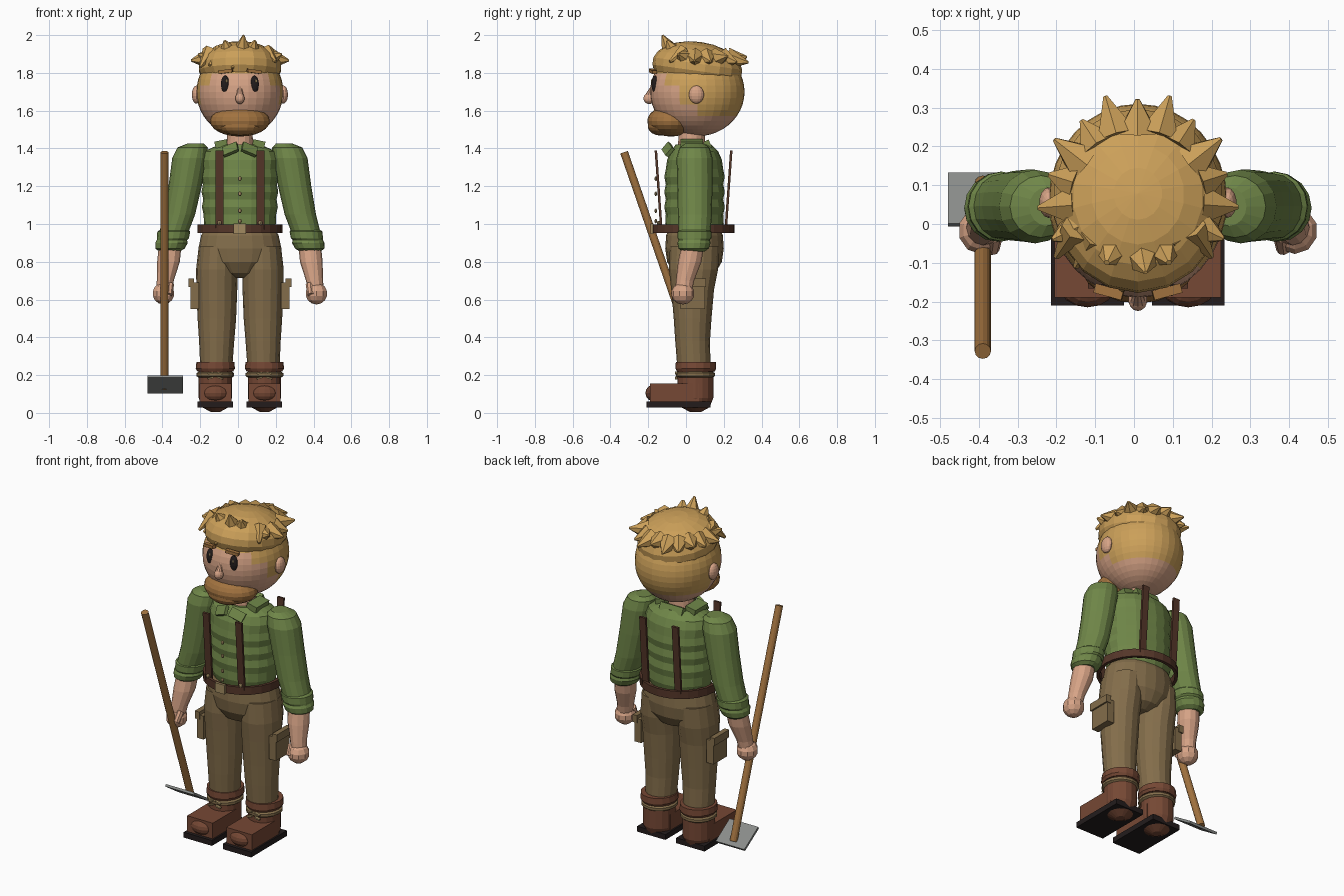
import bpy, bmesh, math
from mathutils import Vector, Matrix

cube = bpy.data.objects.get("Cube")
if cube:
    bpy.data.objects.remove(cube, do_unlink=True)


def material(name, *rgb):
    m = bpy.data.materials.new(name)
    m.use_nodes = True
    m.diffuse_color = (*rgb, 1)
    m.node_tree.nodes["Principled BSDF"].inputs["Base Color"].default_value = (*rgb, 1)
    return m


SKIN = material("skin", .68, .37, .24)
HAIR = material("golden hair", .6, .35, .1)
WOOD = material("ginger brown", .36, .17, .05)
GREEN = material("shirt green", .16, .24, .065)
KHAKI = material("trouser khaki", .23, .155, .07)
LEATHER = material("boot leather", .18, .065, .035)
STRAP = material("dark leather", .09, .037, .022)
BLACK = material("near black", .017, .012, .012)
TAN = material("pale tan", .36, .26, .12)
STEEL = material("steel grey", .25, .26, .25)
CX = .01  # body centre line
SIDES = (("right", -1), ("left", 1))


def finish(name, bm, mat):
    bmesh.ops.recalc_face_normals(bm, faces=bm.faces)
    me = bpy.data.meshes.new(name)
    bm.to_mesh(me)
    bm.free()
    ob = bpy.data.objects.new(name, me)
    me.materials.append(mat)
    bpy.context.collection.objects.link(ob)
    return ob


def box(name, loc, size, mat, rot=(0, 0, 0)):
    bm = bmesh.new()
    bmesh.ops.create_cube(bm, size=1, matrix=Matrix.Diagonal((*size, 1)))
    ob = finish(name, bm, mat)
    ob.location, ob.rotation_euler = loc, [math.radians(a) for a in rot]
    return ob


def ball(name, loc, radii, mat, seg=14, rings=9, rot=(0, 0, 0)):
    bm = bmesh.new()
    bmesh.ops.create_uvsphere(bm, u_segments=seg, v_segments=rings, radius=1,
                              matrix=Matrix.Diagonal((*radii, 1)))
    ob = finish(name, bm, mat)
    ob.location, ob.rotation_euler = loc, [math.radians(a) for a in rot]
    return ob


def rod(name, a, b, r1, r2, mat, seg=10):
    a, b = Vector(a), Vector(b)
    bm = bmesh.new()
    bmesh.ops.create_cone(bm, cap_ends=True, segments=seg, radius1=r1, radius2=r2, depth=(b - a).length)
    ob = finish(name, bm, mat)
    ob.location = (a + b) / 2
    ob.rotation_euler = (b - a).to_track_quat("Z", "Y").to_euler()
    return ob


def loft(name, rings, mat, side=1, seg=16, caps=True):
    """Join horizontal ellipses given as (x offset, y, z, x radius, y radius)."""
    bm = bmesh.new()
    loops = []
    for dx, y, z, rx, ry in rings:
        turns = [math.tau * i / seg for i in range(seg)]
        loops.append([bm.verts.new((CX + side * dx + rx * math.cos(t), y + ry * math.sin(t), z)) for t in turns])
    for lo, hi in zip(loops, loops[1:]):
        for i in range(seg):
            j = (i + 1) % seg
            bm.faces.new((lo[i], lo[j], hi[j], hi[i]))
    if caps:
        bm.faces.new(loops[0])
        bm.faces.new(loops[-1])
    return finish(name, bm, mat)


# Head, with the hairline set by height and depth
head = ball("head", (CX, .06, 1.7), (.23, .25, .235), SKIN, 32, 22)
head.data.materials.append(HAIR)
for f in head.data.polygons:
    y, z = f.center.y + .06, f.center.z + 1.7
    line = 1.8 if y < -.1 else 1.73 if y < -.04 else 1.64 if y < .04 else 1.585
    f.material_index = int(z > line)

# Face
ball("beard", (CX, -.08, 1.545), (.158, .125, .082), WOOD, 20, 12)
ball("beard_chin", (CX, -.135, 1.52), (.11, .068, .052), WOOD, 16, 9)
ball("nose_tip", (CX, -.195, 1.665), (.025, .03, .03), SKIN)
rod("nose_bridge", (CX, -.2, 1.67), (CX, -.17, 1.74), .022, .008, SKIN)
for label, s in SIDES:
    ball(label + "_eye", (CX + s * .078, -.165, 1.74), (.023, .018, .046), BLACK)
    ball(label + "_eye_glint", (CX + s * .078 + .008, -.182, 1.757), (.006, .004, .009), TAN, 8, 6)
    box(label + "_eyebrow", (CX + s * .075, -.175, 1.808), (.075, .025, .018), WOOD, (0, s * 8, s * 15))
    ball(label + "_ear", (CX + s * .23, .055, 1.685), (.025, .04, .048), SKIN)

# Hair mass with a spiky rim, fringe and crest
ball("hair_crown", (CX, .06, 1.83), (.222, .24, .135), HAIR, 18, 11, (-8, 0, 0))
for i in range(13):
    t = math.radians(-22 + i * 18.7)
    c, s = math.cos(t), math.sin(t)
    reach = .285 if i % 2 else .262
    drop = 1.865 + (.03 if i % 3 == 0 else 0) - .01 * s
    rod("hair_spike_%d" % (i + 1), (CX + .165 * c, .06 + .175 * s, 1.875),
        (CX + reach * .91 * c, .06 + reach * s, drop), .058, .006, HAIR, 6)
for i, (x, tip, z) in enumerate(((-.15, -.2, 1.83), (-.1, -.15, 1.84), (-.05, -.1, 1.83),
                                 (0, -.03, 1.825), (.05, .06, 1.86), (.1, .12, 1.85), (.15, .2, 1.86))):
    rod("fringe_lock_%d" % (i + 1), (x, -.07 + abs(x) * .4, 1.915),
        (tip, -.185 + abs(tip) * .5, z), .04, .008, HAIR, 6)
rod("hair_crest", (.02, -.07, 1.89), (.03, -.125, 2.0), .065, .005, HAIR, 6)
for s in (-1, 1):
    rod("crest_side_%d" % (s + 2), (CX + s * .06, -.06, 1.9), (CX + s * .08, -.1, 1.97), .06, .008, HAIR, 6)

# Neck, shirt and collar
loft("neck", [(0, .03, 1.36, .075, .075), (0, .03, 1.5, .065, .068)], SKIN)
shirt = [(0, .045, .95, .175, .14), (0, .045, 1.0, .19, .155)]
for i in range(7):  # soft fabric folds
    fold = .008 if i % 2 else 0
    shirt.append((0, .045, 1.05 + i * .04, .192 + fold + i * .001, .152 + fold))
shirt += [(0, .045, 1.34, .205, .145), (0, .045, 1.385, .19, .125), (0, .04, 1.42, .11, .095)]
loft("shirt", shirt, GREEN, seg=20)
for label, s in SIDES:
    box(label + "_collar_front", (CX + s * .05, -.095, 1.395), (.085, .02, .055), GREEN, (-35, s * 22, s * 15))
    box(label + "_collar_side", (CX + s * .1, .03, 1.425), (.065, .12, .035), GREEN, (0, s * 12, 0))
box("collar_back", (CX, .115, 1.42), (.15, .03, .045), GREEN, (25, 0, 0))
for z in (1.24, 1.16, 1.07, 1.015):
    ball("shirt_button", (CX, -.16, z), (.01, .007, .012), TAN, 8, 6)

# Arms
for label, s in SIDES:
    loft(label + "_sleeve", [(.235, .045, 1.425, .045, .05), (.25, .045, 1.405, .08, .08),
         (.265, .045, 1.35, .093, .095), (.29, .047, 1.2, .088, .093), (.32, .047, 1.05, .083, .09),
         (.35, .045, .955, .077, .085)], GREEN, s)
    loft(label + "_cuff", [(.345, .045, .975, .07, .075), (.35, .045, .96, .087, .09), (.355, .045, .925, .085, .09),
         (.36, .043, .915, .08, .083), (.362, .042, .9, .086, .088), (.37, .04, .87, .078, .08),
         (.372, .04, .855, .055, .06)], GREEN, s)
    loft(label + "_forearm", [(.37, .035, .88, .06, .06), (.378, .02, .8, .06, .062),
         (.395, -.005, .7, .045, .048), (.402, -.012, .65, .043, .045)], SKIN, s, 12)
    ball(label + "_fist", (CX + s * .405, -.017, .632), (.06, .062, .058), SKIN, 10, 7)
    rod(label + "_thumb", (CX + s * .37, -.03, .68), (CX + s * .375, -.065, .625), .022, .018, SKIN, 8)

# Belt and braces
belt = loft("belt", [(0, .04, .952, .225, .218), (0, .04, .998, .225, .218)], STRAP, seg=24, caps=False)
belt.modifiers.new("thickness", "SOLIDIFY").thickness = .018
box("buckle", (CX, -.18, .975), (.065, .016, .055), TAN)
for label, s in SIDES:
    x = CX + s * .108
    box(label + "_front_brace", (x, -.145, 1.18), (.042, .013, .42), STRAP, (4, 0, 0))
    box(label + "_back_brace", (x, .225, 1.18), (.042, .013, .42), STRAP, (-4, 0, 0))
    ball(label + "_brace_button", (x, -.145, 1.005), (.012, .01, .012), TAN, 8, 6)

# Trousers and side pouches
loft("trouser_seat", [(0, .045, .965, .19, .14), (0, .045, .94, .205, .15), (0, .045, .87, .22, .155),
     (0, .045, .8, .2, .145), (0, .045, .74, .12, .11), (0, .045, .715, .05, .06)], KHAKI, seg=20)
for label, s in SIDES:
    loft(label + "_trouser_leg", [(.118, .045, .88, .1, .13), (.122, .04, .76, .11, .13), (.122, .035, .65, .108, .113),
         (.122, .035, .5, .102, .1), (.123, .035, .38, .093, .092), (.125, .042, .24, .085, .088)], KHAKI, s)
    box(label + "_pouch", (CX + s * .24, .035, .62), (.045, .13, .14), TAN).data.materials[0] = KHAKI
    box(label + "_pouch_flap", (CX + s * .257, .035, .688), (.03, .14, .045), KHAKI)

# Boots
for label, s in SIDES:
    x = CX + s * .13
    loft(label + "_boot_shaft", [(.13, .05, .005, .025, .03), (.13, .05, .03, .07, .075), (.13, .05, .08, .088, .095),
         (.13, .05, .225, .088, .095)], LEATHER, s)
    loft(label + "_boot_cuff", [(.13, .052, .22, .095, .1), (.13, .052, .235, .104, .108),
         (.13, .052, .27, .1, .106)], LEATHER, s)
    loft(label + "_boot_cord", [(.13, .05, .185, .085, .09), (.13, .05, .195, .1, .103),
         (.13, .05, .21, .1, .103), (.13, .05, .22, .085, .09)], KHAKI, s)
    box(label + "_boot_foot", (x, -.06, .107), (.17, .26, .096), LEATHER)
    ball(label + "_boot_toe", (x, -.165, .105), (.07, .05, .046), LEATHER, 14, 8)
    box(label + "_boot_sole", (x, -.04, .045), (.188, .34, .032), BLACK)
    for side in (-1, 1):
        for z in (.185, .21):
            box(label + "_boot_lace", (x + side * .025, -.052, z), (.032, .015, .008), TAN, (0, side * 15, 0))

# Long-handled hoe
rod("hoe_handle", (-.39, .105, .13), (-.39, -.328, 1.38), .021, .021, WOOD, 12)
box("hoe_blade", (-.385, .063, .15), (.19, .157, .014), STEEL, (-33, 0, 0))
